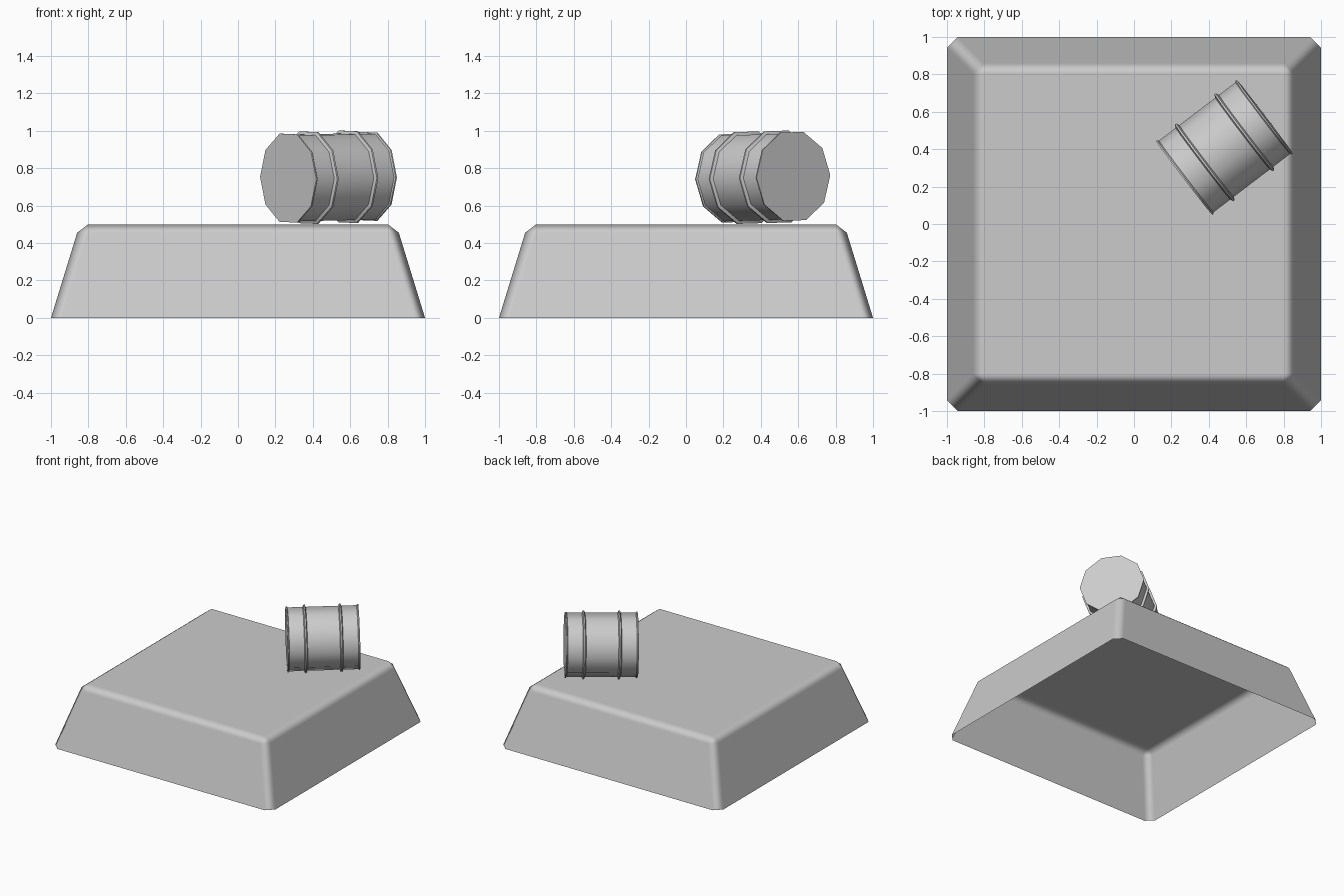
import bpy, bmesh
from math import sin, cos, radians, tau

if "Cube" in bpy.data.objects:
    bpy.data.objects.remove(bpy.data.objects["Cube"])


def loft(name, rings, caps, angle):
    """Join rings of equal point count into a skin; caps = (first, last)."""
    bm = bmesh.new()
    loops = [[bm.verts.new(p) for p in ring] for ring in rings]
    n = len(loops[0])
    for a, b in zip(loops, loops[1:]):
        for i in range(n):
            j = (i + 1) % n
            bm.faces.new((a[i], a[j], b[j], b[i]))
    if caps[0]:
        bm.faces.new(loops[0][::-1])
    if caps[1]:
        bm.faces.new(loops[-1])
    bmesh.ops.remove_doubles(bm, verts=bm.verts, dist=0.0001)
    bm.normal_update()
    mesh = bpy.data.meshes.new(name)
    bm.to_mesh(mesh)
    bm.free()
    obj = bpy.data.objects.new(name, mesh)
    bpy.context.collection.objects.link(obj)
    bpy.ops.object.select_all(action='DESELECT')
    obj.select_set(True)
    bpy.context.view_layer.objects.active = obj
    bpy.ops.object.shade_smooth_by_angle(angle=radians(angle))
    return obj


def clipped_square(half, inner, z):
    """Square outline with each corner cut between inner and half."""
    pts = []
    for k in range(4):
        c, s = [(1, 0), (0, 1), (-1, 0), (0, -1)][k]
        for x, y in ((half, inner), (inner, half)):
            pts.append((c * x - s * y, s * x + c * y, z))
    return pts


# Tapered platform with bevelled edges, open underneath
platform = loft("platform",
                [clipped_square(1.0, 0.943, 0.0),
                 clipped_square(0.86, 0.803, 0.455),
                 clipped_square(0.802, 0.802, 0.5)],
                (False, True), 60)
normals = platform.modifiers.new("face_weighted", 'WEIGHTED_NORMAL')
normals.weight = 100
normals.keep_sharp = True

# Ten-sided drum lying on its side: end rims and two raised hoops
half_profile = [(-0.271, 0.248), (-0.263, 0.248), (-0.257, 0.241),
                (-0.145, 0.241), (-0.138, 0.258), (-0.128, 0.258),
                (-0.121, 0.241)]
profile = half_profile + [(-x, r) for x, r in reversed(half_profile)]
SIDES = 10
rings = [[(x, r * cos(tau * i / SIDES), r * sin(tau * i / SIDES))
          for i in range(SIDES)] for x, r in profile]
drum = loft("drum", rings, (True, True), 40)
drum.location = (0.484, 0.41, 0.752)
drum.rotation_euler = (radians(1.5), radians(-1), radians(37.3))
